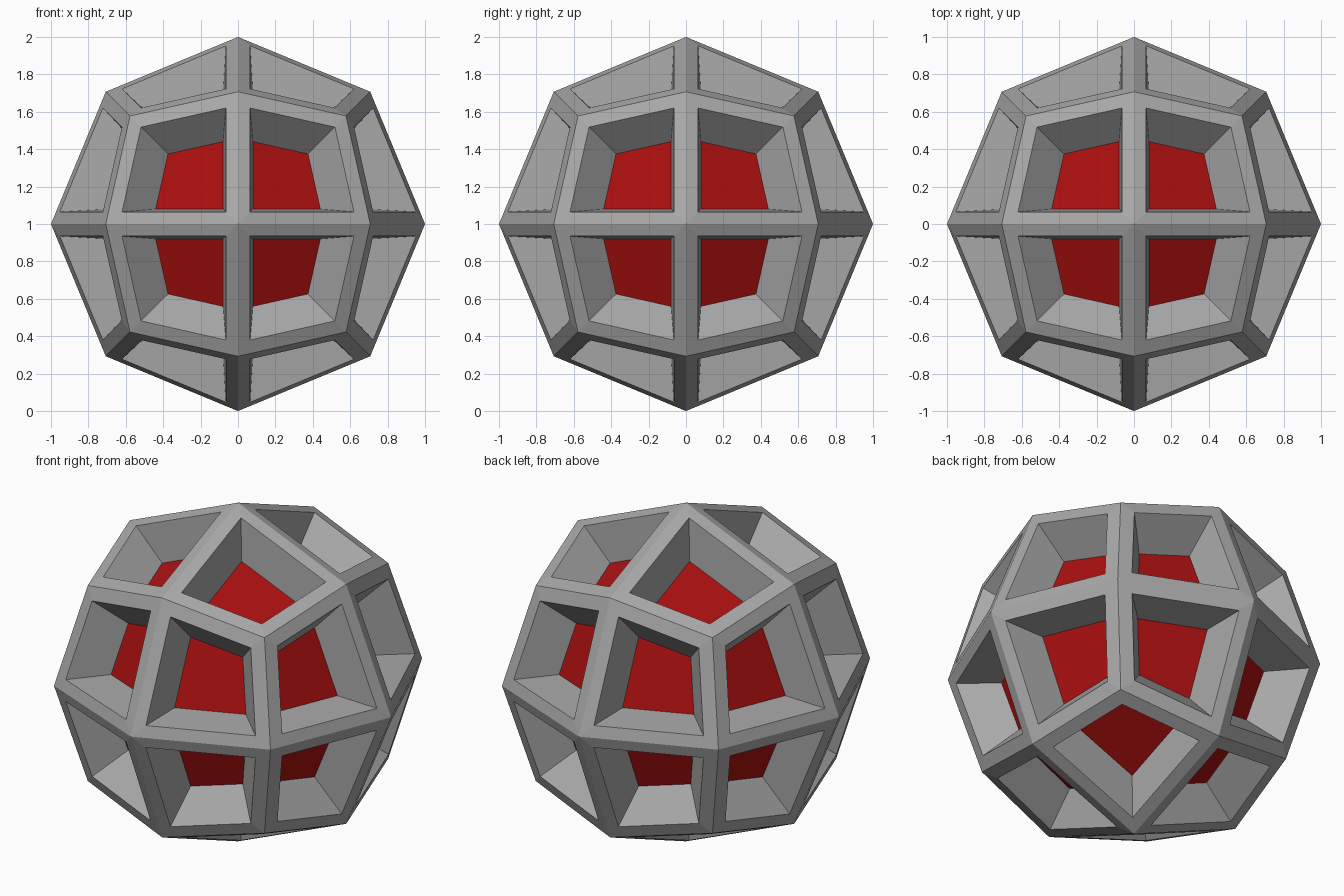
import bpy
import bmesh
from mathutils import Vector

if "Cube" in bpy.data.objects:
    bpy.data.objects.remove(bpy.data.objects["Cube"], do_unlink=True)

RIM_SCALE = 0.785     # window opening relative to the whole facet
FLOOR_SCALE = 0.65    # recessed floor relative to the opening
DEPTH = 0.21


def make_material(name, rgb):
    mat = bpy.data.materials.new(name)
    mat.use_nodes = True
    color = (*rgb, 1.0)
    mat.diffuse_color = color
    mat.node_tree.nodes["Principled BSDF"].inputs["Base Color"].default_value = color
    return mat


def kite_centre(face):
    """Centre of the circle touching all four sides: on the long diagonal."""
    pts = [v.co for v in face.verts]
    # the tip at a cube-face centre lies on one axis only
    tip = max(pts, key=lambda p: max(abs(c) for c in p))
    far = min(pts, key=lambda p: max(abs(c) for c in p))
    return tip.lerp(far, 0.523)


def ring(bm, face, centre, scale, shift):
    """Replace a face by a shrunken, shifted copy joined by four side faces."""
    old = list(face.verts)
    new = [bm.verts.new(centre + (v.co - centre) * scale + shift) for v in old]
    bm.faces.remove(face)
    for i in range(4):
        j = (i + 1) % 4
        bm.faces.new((old[i], old[j], new[j], new[i]))
    return bm.faces.new(new)


# Round 24-sided shell: a cube split once and pushed out to a sphere
bm = bmesh.new()
bmesh.ops.create_cube(bm, size=2)
bmesh.ops.subdivide_edges(bm, edges=bm.edges[:], cuts=1, use_grid_fill=True)
for v in bm.verts:
    v.co.normalize()
bm.normal_update()

# Frame rim, sloping walls and red floor of every window
for face in bm.faces[:]:
    normal = face.normal.copy()
    centre = kite_centre(face)
    opening = ring(bm, face, centre, RIM_SCALE, Vector())
    floor = ring(bm, opening, centre, FLOOR_SCALE, normal * -DEPTH)
    floor.material_index = 1

bm.normal_update()
mesh = bpy.data.meshes.new("faceted_ball")
bm.to_mesh(mesh)
bm.free()
mesh.materials.append(make_material("frame grey", (0.39, 0.39, 0.39)))
mesh.materials.append(make_material("floor red", (0.39, 0.005, 0.005)))

ball = bpy.data.objects.new("faceted_ball", mesh)
ball.location.z = 1.0
bpy.context.collection.objects.link(ball)
